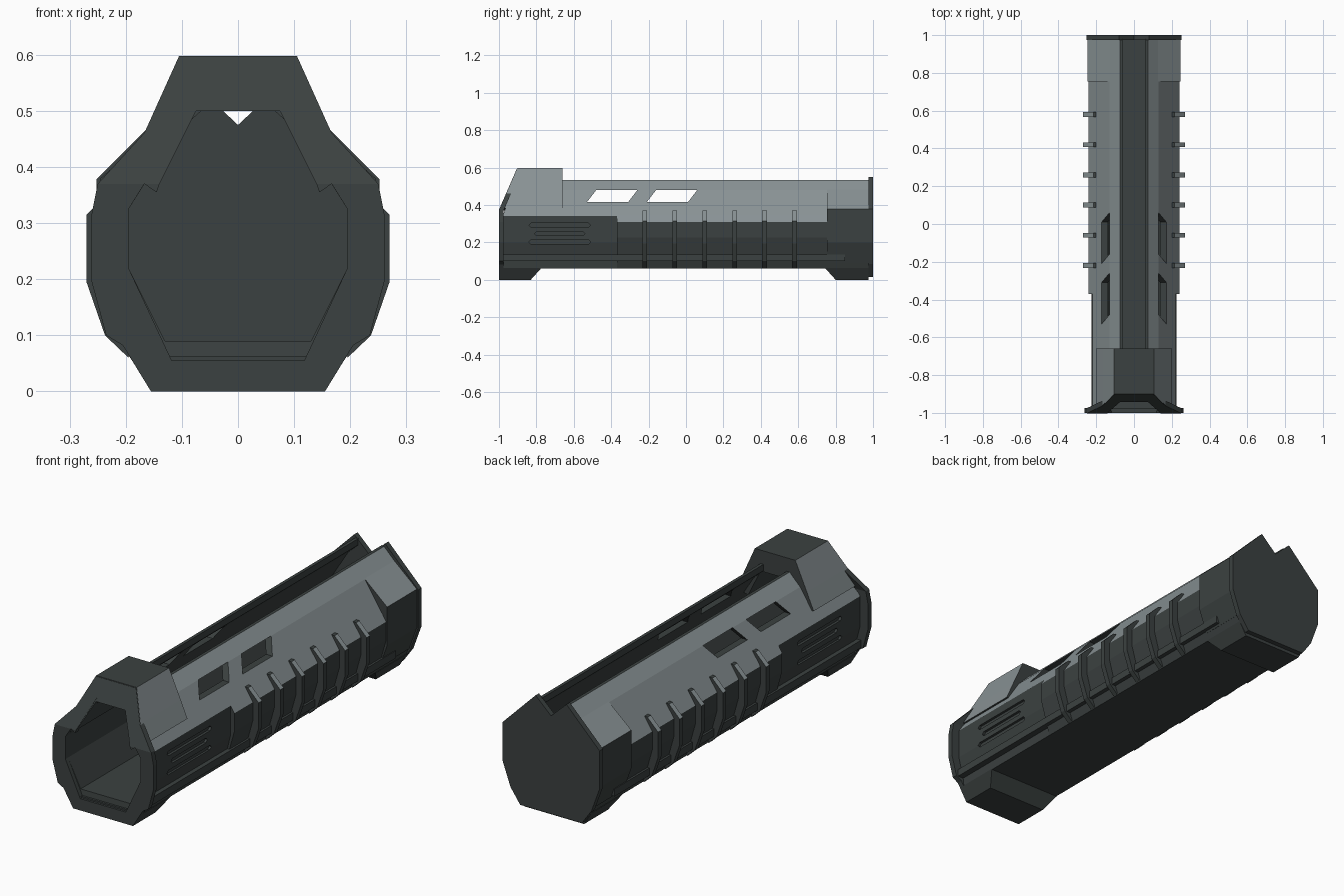
import bpy, bmesh

if "Cube" in bpy.data.objects:
    bpy.data.objects.remove(bpy.data.objects["Cube"], do_unlink=True)


def material(name, rgb):
    m = bpy.data.materials.new(name)
    m.use_nodes = True
    m.diffuse_color = (*rgb, 1)
    bsdf = m.node_tree.nodes["Principled BSDF"]
    bsdf.inputs["Base Color"].default_value = (*rgb, 1)
    bsdf.inputs["Roughness"].default_value = 0.7
    return m


DARK = material("dark_charcoal", (0.044, 0.053, 0.052))
LIGHT = material("light_grey", (0.25, 0.29, 0.30))


def at(y, z):
    return y(z) if callable(y) else y


def prism(name, loops, start, end, axis="y"):
    """Extrude closed outlines along y (points are x, z) or x (points are y, z).
    For y, start and end may be functions of height."""
    bm = bmesh.new()
    for pts in loops:
        if axis == "y":
            a = [bm.verts.new((x, at(start, z), z)) for x, z in pts]
            b = [bm.verts.new((x, at(end, z), z)) for x, z in pts]
        else:
            a = [bm.verts.new((start, y, z)) for y, z in pts]
            b = [bm.verts.new((end, y, z)) for y, z in pts]
        bm.faces.new(a)
        bm.faces.new(b[::-1])
        for i in range(len(pts)):
            j = (i + 1) % len(pts)
            bm.faces.new((a[i], b[i], b[j], a[j]))
    bmesh.ops.recalc_face_normals(bm, faces=bm.faces)
    mesh = bpy.data.meshes.new(name)
    bm.to_mesh(mesh)
    bm.free()
    obj = bpy.data.objects.new(name, mesh)
    bpy.context.collection.objects.link(obj)
    return obj


def flip(pts):
    return [(-x, z) for x, z in pts if x > 0]


def section(outer, inner=()):
    """Symmetric outline from right-hand points, listed open end to centre."""
    outer, inner = list(outer), list(inner)
    return [outer + flip(outer[::-1]) + flip(inner) + inner[::-1]]


def sides(pts):
    return [pts, flip(pts)]


def cut(obj, cutters):
    for c in cutters:
        mod = obj.modifiers.new("cut", "BOOLEAN")
        mod.operation = "DIFFERENCE"
        mod.solver = "EXACT"
        mod.object = c
    bpy.context.view_layer.update()
    deps = bpy.context.evaluated_depsgraph_get()
    mesh = bpy.data.meshes.new_from_object(obj.evaluated_get(deps))
    obj.modifiers.clear()
    obj.data = mesh
    for c in cutters:
        bpy.data.objects.remove(c, do_unlink=True)


def paint(obj, upper_slopes=False):
    """Dark all over; optionally light on outward slopes facing upward."""
    mesh = obj.data
    mesh.materials.clear()
    mesh.materials.append(DARK)
    mesh.materials.append(LIGHT)
    for p in mesh.polygons:
        n, c = p.normal, p.center
        slope = n.z > 0.3 and n.x * c.x > 0 and abs(n.x) > 0.4 and c.z > 0.3
        p.material_index = int(upper_slopes and slope)


def nose(z):
    """Raked front plane above the collar, upright below it."""
    return -1 + max(0, z - 0.37) * 0.435


# Open-topped shell
shell = prism("shell", section(
    [(0.06, 0.535), (0.075, 0.535), (0.13, 0.48), (0.22, 0.34),
     (0.22, 0.2), (0.195, 0.1), (0.19, 0.06)],
    [(0.06, 0.505), (0.11, 0.46), (0.195, 0.325), (0.195, 0.22), (0.13, 0.09)]),
    lambda z: nose(z) + 0.02, 0.98)

# Slanted windows and side grooves
cutters = []
for y in (-0.53, -0.21):
    cutters.append(prism("window_cutter", [[
        (y, 0.415), (y + 0.22, 0.415), (y + 0.27, 0.48), (y + 0.05, 0.48)]],
        -0.4, 0.4, "x"))
for z, y0, y1 in ((0.292, -0.84, -0.51), (0.247, -0.81, -0.54), (0.202, -0.84, -0.51)):
    h = 0.011
    outline = [(y0, z), (y0 + h, z + h), (y1 - h, z + h), (y1, z),
               (y1 - h, z - h), (y0 + h, z - h)]
    for x in (-0.24, 0.208):
        cutters.append(prism("groove_cutter", [outline], x, x + 0.032, "x"))
cut(shell, cutters)
paint(shell, True)

# Thicker grip sides with ribs
paint(prism("grip_sides", sides(
    [(0.219, 0.343), (0.24, 0.31), (0.24, 0.225), (0.205, 0.1), (0.19, 0.061),
     (0.18, 0.1), (0.21, 0.22)]), -0.37, 0.975), True)
for i in range(6):
    y = -0.22 + 0.16 * i
    paint(prism("grip_rib", sides(
        [(0.2, 0.372), (0.215, 0.37), (0.27, 0.315), (0.27, 0.195), (0.237, 0.1),
         (0.195, 0.06), (0.19, 0.1), (0.21, 0.22)]), y - 0.0125, y + 0.0125), True)

# Lower side rails
paint(prism("side_rail", sides(
    [(0.2, 0.135), (0.225, 0.135), (0.225, 0.1), (0.19, 0.1)]), -0.98, 0.85))

# Front hood and flared collar
paint(prism("front_hood", section(
    [(0.2, 0.385), (0.165, 0.465), (0.105, 0.598)],
    [(0.14, 0.37), (0.075, 0.5)]), nose, -0.66), True)
paint(prism("collar_upper", section(
    [(0.25, 0.37), (0.165, 0.463), (0.104, 0.596)],
    [(0.14, 0.37), (0.075, 0.515)]),
    lambda z: nose(z) - 0.002, lambda z: nose(z) + 0.025))
paint(prism("collar_lower", section(
    [(0.25, 0.37), (0.262, 0.31), (0.262, 0.2), (0.235, 0.1), (0.205, 0.082), (0.155, 0)],
    [(0.14, 0.37), (0.145, 0.355), (0.167, 0.37), (0.195, 0.325),
     (0.195, 0.22), (0.118, 0.055)]), -1, -0.975))

# Rear shoulders and end plate
paint(prism("rear_shoulder", sides(
    [(0.128, 0.482), (0.245, 0.38), (0.245, 0.2), (0.205, 0.09), (0.19, 0.1),
     (0.21, 0.3)]), 0.755, 0.98), True)
paint(prism("rear_plate", section(
    [(0, 0.475), (0.08, 0.55), (0.252, 0.378), (0.252, 0.2), (0.21, 0.085),
     (0.16, 0.015)]), 0.975, 1))

# Bottom feet with sloped inner ends
foot = section([(0.193, 0.062), (0.155, 0)])
paint(prism("front_foot", foot, -0.99, lambda z: -0.83 + 0.9 * z))
paint(prism("rear_foot", foot, lambda z: 0.8 - 0.9 * z, 0.976))
